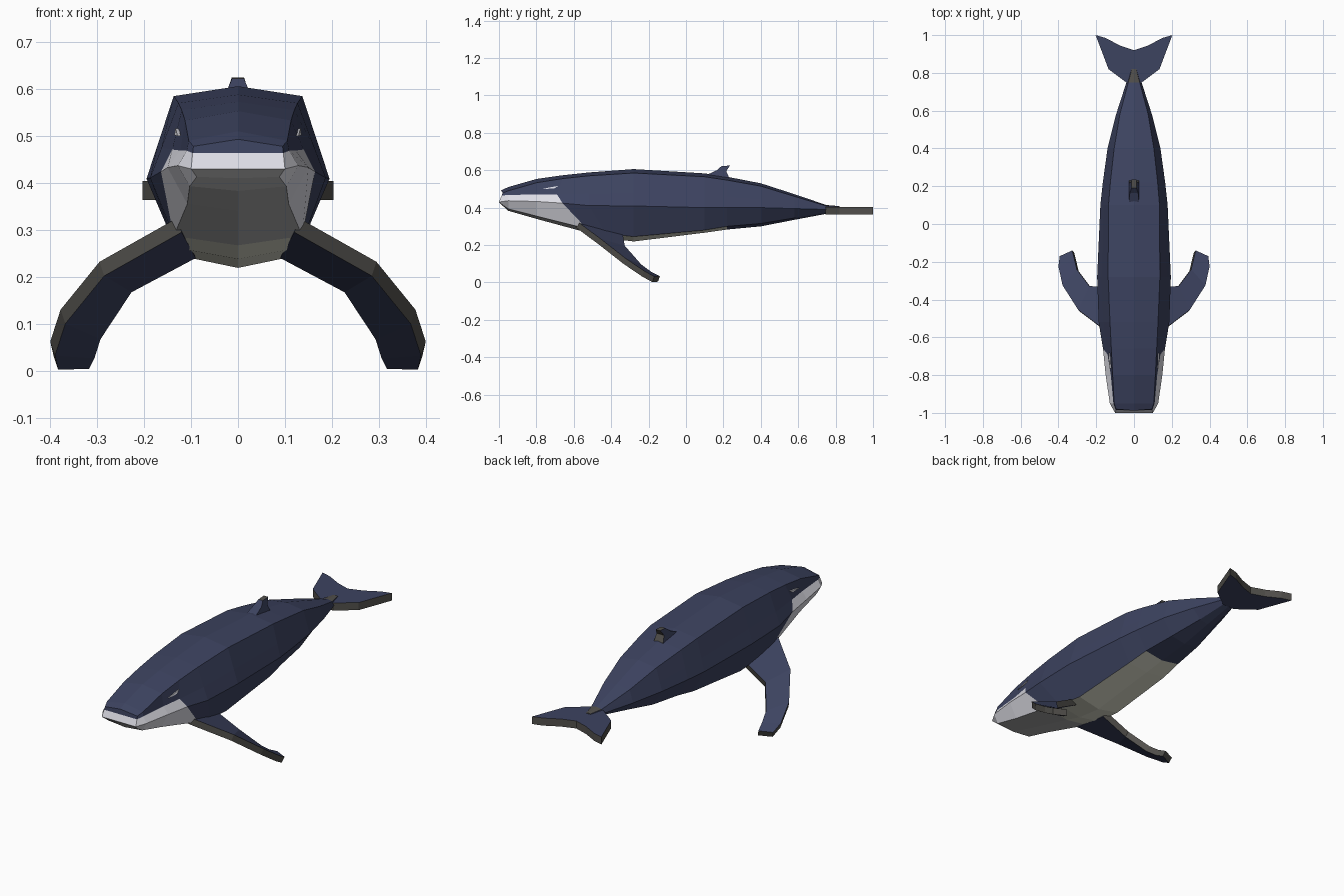
import bpy, bmesh
from mathutils import Vector

if "Cube" in bpy.data.objects:
    bpy.data.objects.remove(bpy.data.objects["Cube"])


def material(name, rgb):
    m = bpy.data.materials.new(name)
    m.diffuse_color = (*rgb, 1)
    m.use_nodes = True
    m.node_tree.nodes["Principled BSDF"].inputs["Base Color"].default_value = m.diffuse_color
    return m


NAVY, LIGHT, THROAT, BELLY, RIM = range(5)
MATS = [
    material("navy_skin", (0.046, 0.056, 0.117)),
    material("light_jaw", (0.72, 0.72, 0.78)),
    material("grey_throat", (0.46, 0.46, 0.46)),
    material("cream_belly", (0.69, 0.69, 0.58)),
    material("dark_edge", (0.084, 0.080, 0.072)),
]


def finish(bm, name):
    bmesh.ops.recalc_face_normals(bm, faces=bm.faces)
    me = bpy.data.meshes.new(name)
    bm.to_mesh(me)
    bm.free()
    for m in MATS:
        me.materials.append(m)
    ob = bpy.data.objects.new(name, me)
    bpy.context.collection.objects.link(ob)
    return ob


def loft(bm, rings, colour):
    """Bridge rings of points; colour(segment, band) gives the material."""
    vs = [[bm.verts.new(p) for p in r] for r in rings]
    n = len(vs[0])
    for i in range(len(vs) - 1):
        for k in range(n):
            j = (k + 1) % n
            f = bm.faces.new((vs[i][k], vs[i][j], vs[i + 1][j], vs[i + 1][k]))
            f.material_index = colour(i, k)
    return vs


# Body stations: y, top z, shoulder x z, side x z, chine x z, keel z
STATIONS = [
    (-1.00, .493, .095, .478, .100, .430, .088, .413, .410),
    (-0.95, .510, .105, .490, .128, .437, .103, .393, .383),
    (-0.80, .553, .113, .533, .150, .433, .108, .355, .340),
    (-0.66, .573, .120, .555, .164, .424, .137, .287, .267),
    (-0.52, .588, .127, .570, .187, .411, .132, .262, .238),
    (-0.28, .606, .137, .585, .195, .409, .125, .245, .219),
    (0.10, .583, .135, .565, .178, .400, .115, .280, .266),
    (0.22, .565, .125, .547, .165, .400, .105, .300, .283),
    (0.40, .530, .105, .515, .140, .400, .085, .315, .300),
    (0.58, .472, .075, .460, .095, .395, .050, .345, .335),
    (0.75, .414, .030, .409, .040, .390, .025, .375, .367),
    (0.82, .408, .012, .406, .018, .388, .012, .372, .368),
]
LIP = [(.30, 0), (.40, .005), (.64, .014), (.64, .008)]  # upper lip line
LOW_SHIFT = {0: .02, 3: .13, 4: .09}  # slanted end of the jaw


def body_ring(i):
    y, zt, xe, ze, xs, zs, xb, zb, zc = STATIONS[i]
    f, inset = LIP[i] if i < len(LIP) else (.6, 0)
    low = y + LOW_SHIFT.get(i, 0)
    top = y + (.02 if i == 0 else 0)
    mid = y + (.014 if i == 0 else -.03 if i == 3 else 0)
    half = [(xe, top, ze),
            (xe + (xs - xe) * f - inset, mid, ze + (zs - ze) * f),
            (xs, y, zs), (xb, low, zb)]
    return ([(0, top - .008 * (i == 0), zt)] + half + [(0, low, zc)]
            + [(-x, yy, z) for x, yy, z in reversed(half)])


def body_colour(i, k):
    band = min(k, 9 - k)
    if i == 10:
        return RIM if band == 0 else NAVY
    if i < 3:
        return (NAVY, NAVY, LIGHT, LIGHT, THROAT)[band]
    return BELLY if band == 4 and 4 <= i + 1 <= 7 else NAVY


# Body with lip, jaw, throat and belly
bm = bmesh.new()
rings = loft(bm, [body_ring(i) for i in range(len(STATIONS))], body_colour)
n = rings[0]
for idx, mat in (((0, 1, 2, 8, 9), NAVY), ((2, 3, 7, 8), LIGHT),
                 ((3, 4, 5, 6, 7), THROAT)):
    bm.faces.new([n[k] for k in idx]).material_index = mat
bm.faces.new(rings[-1]).material_index = RIM
finish(bm, "body")

# Pectoral flippers: leading and trailing top edge points
LEAD = [(.130, -.580, .325), (.295, -.455, .232), (.378, -.325, .130),
        (.400, -.225, .062), (.393, -.170, .032)]
TRAIL = [(.100, -.340, .270), (.237, -.328, .197), (.303, -.240, .097),
         (.316, -.185, .056), (.327, -.140, .034)]
DROP = Vector((-.010, -.010, -.030))
for side, label in ((1, "right"), (-1, "left")):
    bm = bmesh.new()
    rings = []
    for a, b in zip(LEAD, TRAIL):
        a, b = Vector(a), Vector(b)
        rings.append([(side * p.x, p.y, p.z)
                      for p in (a, b, b + DROP, a + DROP)])
    vs = loft(bm, rings, lambda i, k: RIM if k in (1, 3) else NAVY)
    bm.faces.new(vs[0])
    bm.faces.new(vs[-1]).material_index = RIM
    finish(bm, label + "_flipper")

# Tail flukes: flat plate with dark rim
HALF = [(.035, .745), (.135, .82), (.203, 1.0), (.150, .985), (.075, .945)]
outline = HALF + [(0, .92)] + [(-x, y) for x, y in reversed(HALF)]
bm = bmesh.new()
vs = loft(bm, [[(x, y, z) for x, y in outline] for z in (.364, .404)],
          lambda i, k: RIM)
for ring in vs:
    bm.faces.new(ring).material_index = NAVY
finish(bm, "tail_flukes")

# Dorsal fin: tapered upright plate with dark edges
FIN = [(.10, .570, .028), (.165, .600, .022), (.19, .622, .013),
       (.235, .625, .013), (.215, .595, .022), (.235, .550, .028)]
bm = bmesh.new()
vs = loft(bm, [[(s * w, y, z) for y, z, w in FIN] for s in (-1, 1)],
          lambda i, k: RIM if k in (2, 3, 4) else NAVY)
for ring in vs:
    bm.faces.new(ring).material_index = NAVY
finish(bm, "dorsal_fin")

# Eyes: thin slanted plates on the head sides
EYE = [(-.765, .500), (-.705, .502), (-.683, .516), (-.725, .509)]
for side, label in ((1, "right"), (-1, "left")):
    bm = bmesh.new()
    rings = [[(side * (.119 + .114 * (y + .8) - .3 * (z - .507) + d), y, z)
              for y, z in EYE] for d in (-.003, .004)]
    vs = loft(bm, rings, lambda i, k: LIGHT)
    for ring in vs:
        bm.faces.new(ring).material_index = LIGHT
    finish(bm, label + "_eye")
